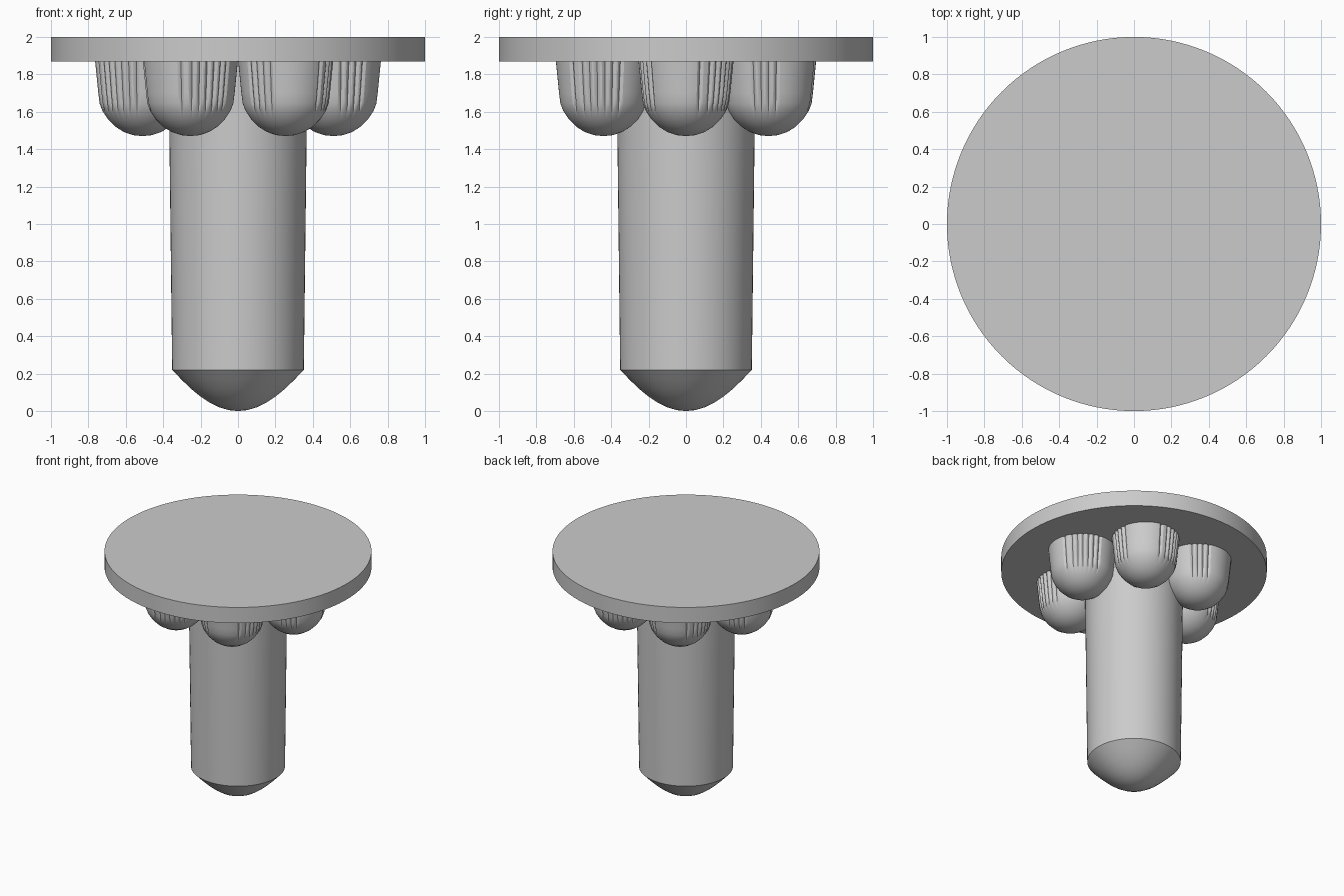
import bpy, bmesh
from math import sin, cos, pi, radians

cube = bpy.data.objects.get("Cube")
if cube:
    bpy.data.objects.remove(cube)

# Single grey material
grey = bpy.data.materials.new("plain_grey")
grey.use_nodes = True
colour = (0.6, 0.6, 0.6, 1)
grey.diffuse_color = colour
grey.node_tree.nodes["Principled BSDF"].inputs["Base Color"].default_value = colour


def lathe(name, profile, segments, centre=(0, 0), turn=0, groove=None):
    """Spin (radius, z) points, listed bottom to top, starting on the axis."""
    bm = bmesh.new()
    cx, cy = centre
    base = bm.verts.new((cx, cy, profile[0][1]))
    rings = []
    for r, z in profile[1:]:
        ring = []
        for i in range(segments):
            a = 2 * pi * i / segments
            rr = r - (groove(i * 360 / segments, z) if groove else 0)
            ring.append(bm.verts.new((cx + rr * cos(a + turn), cy + rr * sin(a + turn), z)))
        rings.append(ring)
    for i in range(segments):
        j = (i + 1) % segments
        bm.faces.new((base, rings[0][j], rings[0][i]))
        for low, high in zip(rings, rings[1:]):
            bm.faces.new((low[i], low[j], high[j], high[i]))
    bm.faces.new(rings[-1])
    bmesh.ops.recalc_face_normals(bm, faces=bm.faces)
    mesh = bpy.data.meshes.new(name)
    bm.to_mesh(mesh)
    bm.free()
    mesh.materials.append(grey)
    obj = bpy.data.objects.new(name, mesh)
    bpy.context.collection.objects.link(obj)
    bpy.ops.object.select_all(action="DESELECT")
    obj.select_set(True)
    bpy.context.view_layer.objects.active = obj
    bpy.ops.object.shade_smooth_by_angle(angle=radians(25))
    return obj


# Round flat top
lathe("top_disc", [(0, 1.87), (1, 1.87), (1, 2)], 128)

# Slightly tapered shaft with a rounded point
lathe("shaft", [(0, 0), (0.05, 0.005), (0.1, 0.02), (0.15, 0.044), (0.2, 0.077),
                (0.25, 0.118), (0.3, 0.166), (0.352, 0.22), (0.366, 1.4), (0.37, 1.88)], 64)

# Narrow vertical grooves on both flanks of each knob
GROOVES = [-80, -70, -60, -50, 18, 32, 42, 52, 62, 72, 82]


def knob_groove(angle, z):
    if z < 1.63:
        return 0
    return max(max(0, 1 - abs((angle - g + 180) % 360 - 180) / 3) for g in GROOVES) * 0.012


# Ring of six knobs with domed undersides
KNOB = [(0, 1.47), (0.05, 1.475), (0.1, 1.492), (0.145, 1.52), (0.185, 1.56),
        (0.215, 1.605), (0.23, 1.645), (0.237, 1.7), (0.255, 1.88)]
for k in range(6):
    a = k * pi / 3
    lathe(f"knob_{k + 1}", KNOB, 180, (0.51 * cos(a), 0.51 * sin(a)), a, knob_groove)
